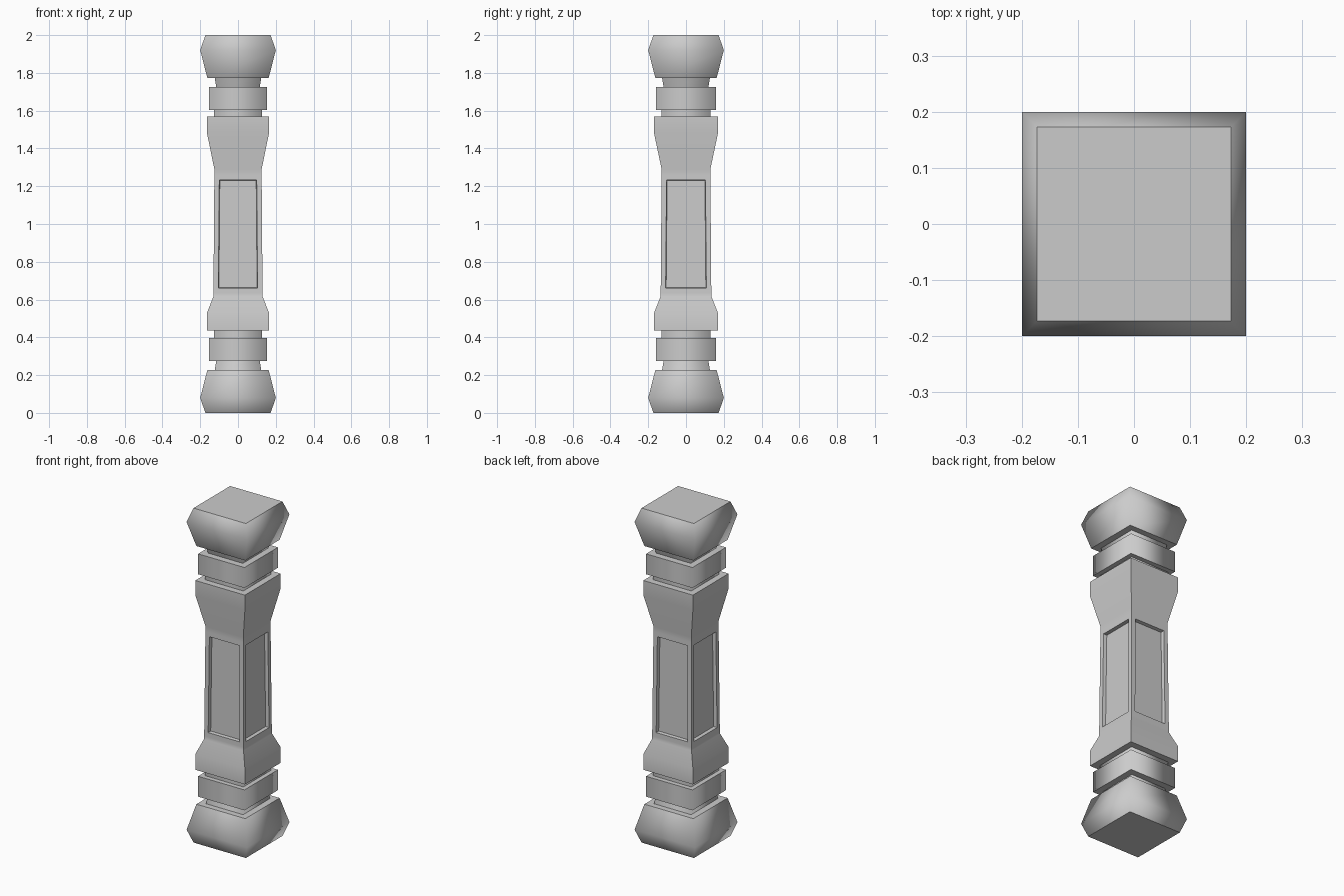
import bpy, bmesh, math

if "Cube" in bpy.data.objects:
    bpy.data.objects.remove(bpy.data.objects["Cube"])

XS = 0.97  # inner parts are slightly narrower in x than in y


def loft(name, profile, xs=XS, panels=False):
    """Square-section part from (z, half width) pairs."""
    bm = bmesh.new()
    rings = []
    for z, w in profile:
        rings.append([bm.verts.new((sx * w * xs, sy * w, z))
                      for sx, sy in ((-1, -1), (1, -1), (1, 1), (-1, 1))])
    bm.faces.new(rings[0][::-1])
    bm.faces.new(rings[-1])
    for a, b in zip(rings, rings[1:]):
        for i in range(4):
            j = (i + 1) % 4
            bm.faces.new((a[i], a[j], b[j], b[i]))
    bm.normal_update()
    # recessed panel on each long side face
    if panels:
        sides = [f for f in bm.faces
                 if max(v.co.z for v in f.verts) - min(v.co.z for v in f.verts) > 0.4]
        bmesh.ops.inset_individual(bm, faces=sides, thickness=0.037)
        bmesh.ops.inset_individual(bm, faces=sides, thickness=0.004, depth=-0.02)
    bm.normal_update()
    # soft corners, crisp ledges and panel rims
    for f in bm.faces:
        f.smooth = True
    for e in bm.edges:
        a, b = e.verts
        outer = abs(a.co.z - b.co.z) > 0.01 and not panels
        if not outer and e.calc_face_angle(0) > math.radians(65):
            e.smooth = False
    me = bpy.data.meshes.new(name)
    bm.to_mesh(me)
    bm.free()
    ob = bpy.data.objects.new(name, me)
    bpy.context.collection.objects.link(ob)
    return ob


# end blocks
end = [(0, 0.173), (0.08, 0.2), (0.228, 0.162)]
loft("base_block", end, 1)
loft("top_block", [(2 - z, w) for z, w in reversed(end)], 1)

# necks and square collars, mirrored top and bottom
for side, flip in (("lower", False), ("upper", True)):
    for part, z0, z1, w0, w1 in (("outer_neck", 0.22, 0.28, 0.128, 0.118),
                                 ("collar", 0.274, 0.396, 0.158, 0.158),
                                 ("inner_neck", 0.39, 0.445, 0.13, 0.13)):
        prof = [(z0, w0), (z1, w1)]
        if flip:
            prof = [(2 - z, w) for z, w in reversed(prof)]
        loft(f"{side}_{part}", prof)

# shaft flaring into both collars, with a panel on every face
loft("shaft", [(0.436, 0.169), (0.53, 0.169), (0.615, 0.135), (0.635, 0.134),
               (1.26, 0.129), (1.29, 0.129), (1.48, 0.169), (1.568, 0.169)],
     panels=True)
